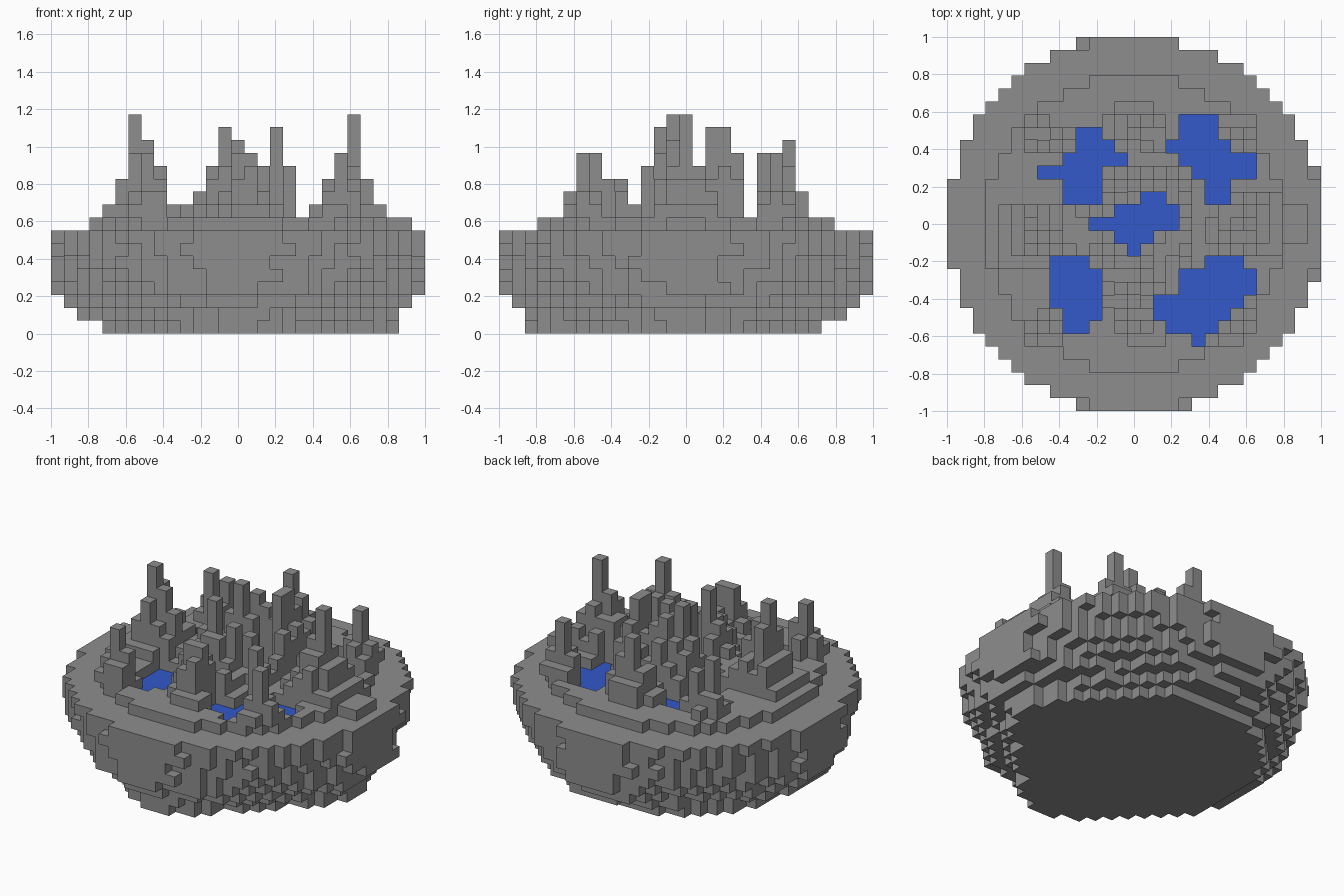
import bpy, bmesh, math, random

random.seed(4)
if "Cube" in bpy.data.objects:
    bpy.data.objects.remove(bpy.data.objects["Cube"], do_unlink=True)

CELL = 2 / 29
GROUND = 9
SPAN = range(-14, 15)


def material(name, colour):
    mat = bpy.data.materials.new(name)
    mat.use_nodes = True
    mat.diffuse_color = (*colour, 1)
    mat.node_tree.nodes["Principled BSDF"].inputs["Base Color"].default_value = (*colour, 1)
    return mat


stone = material("grey_stone", (0.268, 0.268, 0.268))
water = material("blue_water", (0.033, 0.1, 0.59))

# Height limit of each column and row, one base-18 character per cell
limit_x = dict(zip(SPAN, [int(c, 18) for c in "9999achfdaabdgfedgd9bcehca999"]))
limit_y = dict(zip(SPAN, [int(c, 18) for c in "9999abeeccadghhdgge9eefb99999"]))

# Pools: top row, then the first and last cell of each row downwards
pool_rows = [
    (7, [(-4, -3), (-4, -2), (-5, -1), (-7, -3), (-5, -3), (-5, -3)]),
    (8, [(4, 6), (4, 6), (3, 7), (4, 9), (5, 9), (6, 7), (6, 7)]),
    (2, [(1, 2), (-1, 3), (-3, 3), (-1, 1), (0, 0)]),
    (-3, [(-6, -4), (-6, -3), (-6, -3), (-6, -3), (-5, -3), (-5, -4)]),
    (-3, [(6, 8), (4, 9), (4, 9), (2, 8), (2, 7), (3, 6), (5, 5)]),
]
pools = {(x, top - i) for top, rows in pool_rows
         for i, (a, b) in enumerate(rows) for x in range(a, b + 1)}

# Rounded stone base, one ragged disc per layer: radius on the axes, how much
# it draws in on the diagonals, and its shift towards the back right
layers = [(10.6, 0, 0.4), (12.4, 1.3, 0.1), (13.4, 1.2, 0), (14.3, 1.2, 0), (14.5, 0.8, 0),
          (14.5, 0.4, 0), (14.5, 0.1, 0), (14.5, 0, 0), (11.6, 0.2, 0)]
base = set()
for z, (radius, inset, shift) in enumerate(layers):
    for x in SPAN:
        for y in SPAN:
            dx, dy = x + shift, y - shift
            angle = math.atan2(dy, dx)
            reach = radius - inset * (1 - math.cos(4 * angle)) / 2
            if 0 < z < 7:
                reach += 0.25 * math.sin(9 * angle + 2 * z)
            if math.hypot(dx, dy) < reach:
                base.add((x, y, z))
# Lobes at the foot of the base, and a ledge on the left rim
for out, half in ((10, 4), (11, 3), (12, 1)):
    for i in range(-half, half + 1):
        base |= {(out, i, 0), (i, -out, 0)}
base |= {(x, y, GROUND - 1) for x in (12, 13) for y in (-1, 0, 1)}
# Sink the pools one cell below the ground
base -= {(x, y, GROUND - 1) for x, y in pools}

# Spires: x, y, height of the tallest pillars
peaks = [(-8, -1, 17), (-7, -1, 15), (-6, -1, 13), (-9, -1, 12), (9, 0, 17), (8, 0, 13),
         (10, 0, 12), (7, 0, 12), (-7, 6, 14), (-6, 7, 13), (0, 8, 15), (1, 8, 13),
         (8, 7, 14), (8, -8, 14), (-7, -8, 14), (1, -7, 14), (0, -7, 14), (1, -8, 13),
         (3, 2, 16), (3, 3, 16), (3, 4, 14), (-1, 2, 16), (0, 3, 15), (1, 3, 14),
         (-1, -2, 16), (1, -2, 14), (2, -1, 13), (4, -3, 13), (-2, -3, 12),
         (0, -5, 12), (1, -6, 12)]
tips = {p[:2] for p in peaks}
spires = set()
for x in SPAN:
    for y in SPAN:
        if (x, y) in pools:
            continue
        height = max(h - 3.2 * math.hypot(x - a, y - b) ** 0.8 for a, b, h in peaks)
        if (x, y) not in tips:
            height += random.choice((-1, 0, 0, 1))
        # Rough ridges between the pools
        if math.hypot(x, y) < 9 and (abs(x) < 3 or -3 < y < 2):
            height = max(height, GROUND + random.choice((0, 1, 1, 2)))
        height = min(round(height), limit_x[x], limit_y[y])
        spires |= {(x, y, z) for z in range(GROUND, height)}


def build(name, cells, solid):
    """Make a mesh from the outer faces of a set of cubic cells."""
    bm = bmesh.new()
    corners = {}

    def corner(p):
        if p not in corners:
            corners[p] = bm.verts.new(((p[0] - 0.5) * CELL, (p[1] - 0.5) * CELL, p[2] * CELL))
        return corners[p]

    for cell in sorted(cells):
        for axis in range(3):
            for side in (0, 1):
                step = list(cell)
                step[axis] += 2 * side - 1
                if tuple(step) in solid:
                    continue
                u, v = (axis + 1) % 3, (axis + 2) % 3
                loop = []
                for a, b in ((0, 0), (1, 0), (1, 1), (0, 1)):
                    p = list(cell)
                    p[axis] += side
                    p[u] += a
                    p[v] += b
                    loop.append(corner(tuple(p)))
                face = bm.faces.new(loop if side else loop[::-1])
                # Water colours the floors of the sunken pools
                if axis == 2 and side and cell[:2] in pools:
                    face.material_index = 1
    mesh = bpy.data.meshes.new(name)
    bm.to_mesh(mesh)
    bm.free()
    mesh.materials.append(stone)
    mesh.materials.append(water)
    obj = bpy.data.objects.new(name, mesh)
    bpy.context.collection.objects.link(obj)


everything = base | spires
build("stone_base_with_pools", base, everything)
build("stone_spires", spires, everything)
